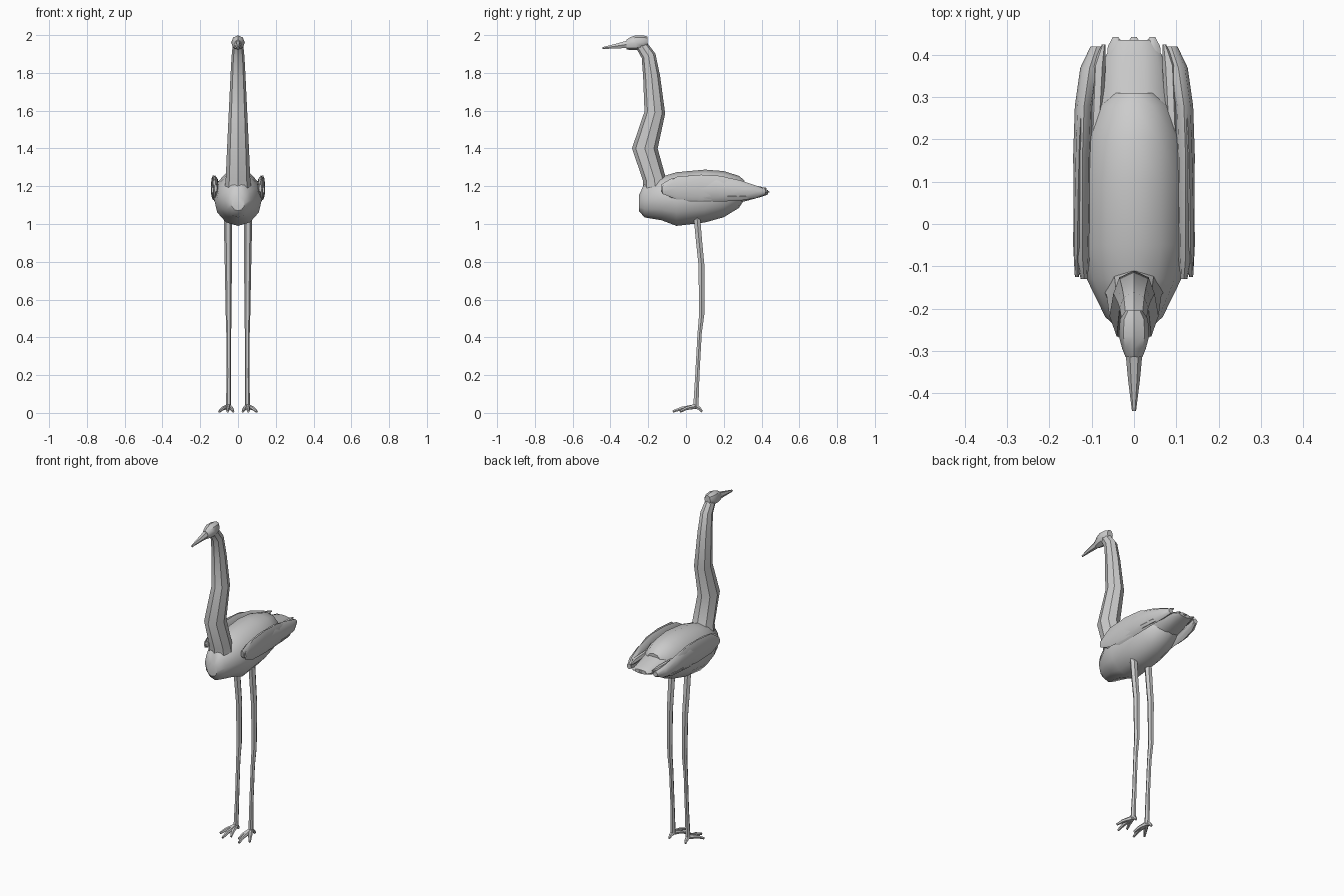
import bpy, bmesh, math
from mathutils import Vector


def loft(name, rings, sides=8, axis=None):
    """Skin ellipses (x, y, z, side radius, other radius) along a path."""
    bm = bmesh.new()
    pts = [Vector(r[:3]) for r in rings]
    loops = []
    for i, r in enumerate(rings):
        t = Vector(axis) if axis else pts[min(i + 1, len(pts) - 1)] - pts[max(i - 1, 0)]
        t.normalize()
        side = Vector((1, 0, 0))
        side = (side - t * side.dot(t)).normalized()
        up = side.cross(t)
        loop = []
        for k in range(sides):
            a = 2 * math.pi * k / sides
            loop.append(bm.verts.new(pts[i] + side * math.cos(a) * r[3] + up * math.sin(a) * r[4]))
        loops.append(loop)
    for a, b in zip(loops, loops[1:]):
        for k in range(sides):
            n = (k + 1) % sides
            bm.faces.new((a[k], a[n], b[n], b[k]))
    bm.faces.new(loops[0])
    bm.faces.new(loops[-1])
    bmesh.ops.recalc_face_normals(bm, faces=bm.faces)
    me = bpy.data.meshes.new(name)
    bm.to_mesh(me)
    bm.free()
    ob = bpy.data.objects.new(name, me)
    bpy.context.collection.objects.link(ob)
    bpy.ops.object.select_all(action='DESELECT')
    ob.select_set(True)
    bpy.context.view_layer.objects.active = ob
    bpy.ops.object.shade_smooth_by_angle(angle=math.radians(40))
    return ob


def pair(name, rings, sides=8, axis=None):
    """Build the part on both sides of the bird."""
    for label, s in (("right", 1), ("left", -1)):
        loft(f"{label}_{name}", [(s * r[0], *r[1:]) for r in rings], sides, axis)


Y = (0, 1, 0)

# Body
loft("body", [(0, -0.25, 1.11, 0.035, 0.04), (0, -0.22, 1.125, 0.068, 0.09),
              (0, -0.13, 1.135, 0.112, 0.115), (0, -0.05, 1.132, 0.127, 0.142),
              (0, 0.1, 1.148, 0.128, 0.14), (0, 0.2, 1.158, 0.115, 0.122),
              (0, 0.28, 1.17, 0.085, 0.085), (0, 0.31, 1.18, 0.05, 0.05)], 12, Y)

# Tail
loft("tail", [(0, 0.2, 1.17, 0.1, 0.08), (0, 0.32, 1.165, 0.085, 0.045),
              (0, 0.4, 1.168, 0.066, 0.025), (0, 0.435, 1.168, 0.045, 0.012)], 10, Y)
for i, x in enumerate((-0.04, 0, 0.04)):
    loft(f"tail_feather_{i + 1}", [(x, 0.35, 1.17, 0.025, 0.012),
                                   (x, 0.42, 1.17, 0.022, 0.008),
                                   (x * 1.1, 0.443, 1.17, 0.006, 0.003)], 6, Y)

# Folded wings: long under layer and shorter covert layer
pair("wing", [(0.118, -0.13, 1.19, 0.008, 0.02), (0.122, -0.08, 1.19, 0.017, 0.05),
              (0.122, 0.02, 1.187, 0.02, 0.07), (0.122, 0.16, 1.188, 0.022, 0.07),
              (0.118, 0.28, 1.178, 0.022, 0.055), (0.105, 0.37, 1.17, 0.022, 0.034),
              (0.088, 0.42, 1.17, 0.015, 0.015)], 8, Y)
pair("wing_covert", [(0.135, -0.125, 1.18, 0.005, 0.02), (0.134, -0.05, 1.19, 0.01, 0.06),
                     (0.132, 0.08, 1.193, 0.011, 0.068), (0.129, 0.2, 1.192, 0.011, 0.06),
                     (0.123, 0.3, 1.185, 0.009, 0.03)], 8, Y)
for i, (x, z, end) in enumerate(((0.115, 1.145, 0.36), (0.1, 1.165, 0.42), (0.08, 1.188, 0.425))):
    pair(f"flight_feather_{i + 1}", [(x + 0.01, 0.22, z, 0.014, 0.018),
                                     (x + 0.003, end - 0.05, z, 0.016, 0.016),
                                     (x - 0.008, end, z, 0.004, 0.004)], 6, Y)

# Neck
loft("neck", [(0, -0.155, 1.14, 0.075, 0.075), (0, -0.168, 1.24, 0.065, 0.06),
              (0, -0.218, 1.4, 0.058, 0.068), (0, -0.165, 1.59, 0.049, 0.055),
              (0, -0.182, 1.78, 0.04, 0.045), (0, -0.198, 1.89, 0.034, 0.038),
              (0, -0.235, 1.945, 0.028, 0.032)], 8)

# Head and beak
loft("head", [(0, -0.205, 1.965, 0.02, 0.028), (0, -0.225, 1.962, 0.033, 0.036),
              (0, -0.265, 1.96, 0.036, 0.039), (0, -0.295, 1.955, 0.028, 0.034),
              (0, -0.315, 1.95, 0.02, 0.026)], 8, Y)
loft("beak", [(0, -0.305, 1.952, 0.02, 0.024), (0, -0.37, 1.942, 0.014, 0.014),
              (0, -0.442, 1.931, 0.005, 0.006)], 6, Y)

# Legs
pair("leg", [(0.052, 0.055, 1.07, 0.022, 0.02), (0.052, 0.068, 0.92, 0.021, 0.019),
             (0.051, 0.082, 0.78, 0.019, 0.018), (0.05, 0.083, 0.52, 0.015, 0.016),
             (0.049, 0.072, 0.42, 0.013, 0.013), (0.048, 0.06, 0.2, 0.012, 0.013),
             (0.05, 0.052, 0.03, 0.014, 0.016)], 6, (0, 0, 1))

# Feet: three front toes and one hind toe
for i, (x, y) in enumerate(((0.025, -0.03), (0.055, -0.07), (0.1, -0.03), (0.055, 0.085))):
    pair(f"toe_{i + 1}", [(0.05, 0.05, 0.034, 0.014, 0.014),
                          (0.02 + x * 0.6, 0.02 + y * 0.6, 0.024, 0.011, 0.01),
                          (x, y, 0.007, 0.006, 0.007)], 6)
